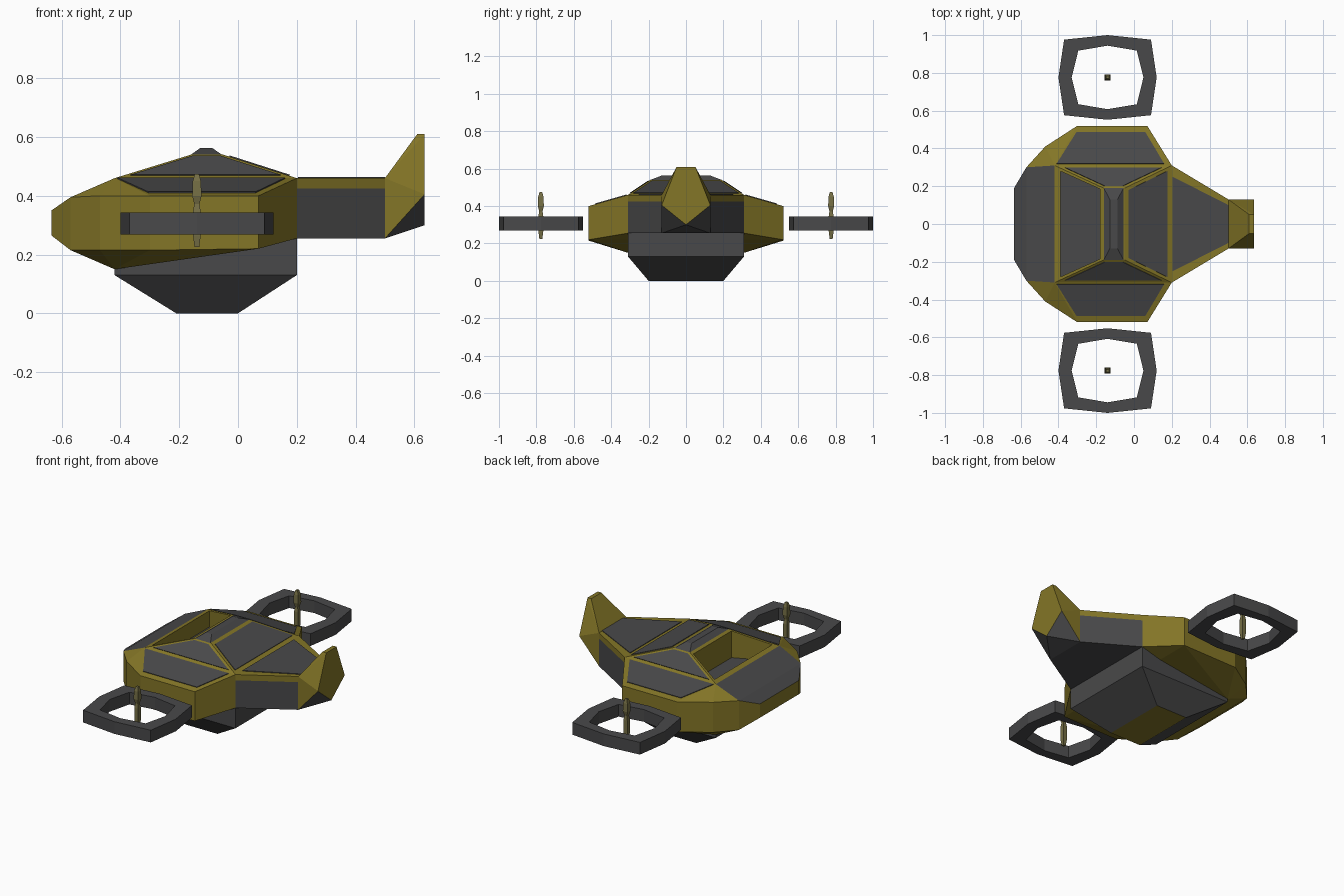
import bpy, bmesh
from mathutils import Vector

if "Cube" in bpy.data.objects:
    bpy.data.objects.remove(bpy.data.objects["Cube"])


def material(name, rgb):
    m = bpy.data.materials.new(name)
    m.use_nodes = True
    m.diffuse_color = (*rgb, 1)
    m.node_tree.nodes["Principled BSDF"].inputs["Base Color"].default_value = (*rgb, 1)
    return m


OLIVE, GREY, PALE = 0, 1, 2
MATS = [material("olive yellow", (0.23, 0.18, 0.02)),
        material("dark grey", (0.066, 0.066, 0.068)),
        material("pale olive", (0.18, 0.16, 0.06))]


def finish(name, bm, rule):
    """Turn a bmesh into an object, colouring faces by a rule on centre and normal."""
    bmesh.ops.recalc_face_normals(bm, faces=bm.faces)
    for f in bm.faces:
        f.material_index = rule(f.calc_center_median(), f.normal)
    me = bpy.data.meshes.new(name)
    bm.to_mesh(me)
    bm.free()
    for m in MATS:
        me.materials.append(m)
    ob = bpy.data.objects.new(name, me)
    bpy.context.collection.objects.link(ob)
    return ob


def both(pts):
    """Points plus their copies mirrored across y."""
    return pts + [(x, -y, z) for x, y, z in pts if y]


def solid(name, pts, rule, split_z=None):
    """Convex faceted solid around points, optionally split by a level line."""
    bm = bmesh.new()
    for p in pts:
        bm.verts.new(p)
    bmesh.ops.convex_hull(bm, input=bm.verts[:])
    bmesh.ops.delete(bm, geom=[v for v in bm.verts if not v.link_faces], context="VERTS")
    bmesh.ops.dissolve_limit(bm, angle_limit=0.02, verts=bm.verts[:], edges=bm.edges[:])
    if split_z:
        bmesh.ops.bisect_plane(bm, geom=bm.verts[:] + bm.edges[:] + bm.faces[:],
                               plane_co=(0, 0, split_z), plane_no=(0, 0, 1))
    return finish(name, bm, rule)


def plate(name, corners):
    """Thin grey panel lying on a flat hull face."""
    c = [Vector(p) for p in corners]
    n = (c[1] - c[0]).cross(c[2] - c[0]).normalized() * 0.004
    return solid(name, [p + n for p in c] + [p - n for p in c], lambda c, n: GREY)


# Main hull with grey nose deck
hull = solid("hull", both([
    (-0.635, 0.19, 0.265), (-0.635, 0.19, 0.35), (-0.57, 0.30, 0.215), (-0.57, 0.30, 0.395),
    (-0.47, 0.41, 0.215), (-0.47, 0.41, 0.40), (-0.30, 0.52, 0.215), (-0.30, 0.52, 0.40),
    (0.07, 0.52, 0.22), (0.07, 0.52, 0.40), (0.20, 0.31, 0.255), (0.20, 0.31, 0.46),
    (-0.42, 0.31, 0.15), (-0.42, 0.31, 0.46)]),
    lambda c, n: GREY if n.z > 0.3 and c.x < -0.42 and abs(c.y) < 0.2 else OLIVE)

# Canopy frame
canopy = solid("canopy_frame", both([
    (-0.42, 0.31, 0.46), (0.20, 0.31, 0.46), (-0.16, 0.19, 0.54), (-0.05, 0.19, 0.54)]),
    lambda c, n: OLIVE)

# Open cockpit well behind the nose
well = solid("cockpit_cutter", both([
    (x, y, z) for x, y in ((-0.39, 0.28), (-0.18, 0.185)) for z in (0.37, 0.7)]),
    lambda c, n: GREY if n.z < -0.9 else OLIVE)
well.hide_render = True
for ob in (hull, canopy):
    mod = ob.modifiers.new("cockpit", "BOOLEAN")
    mod.operation, mod.solver, mod.object = "DIFFERENCE", "EXACT", well
bpy.context.view_layer.update()
deps = bpy.context.evaluated_depsgraph_get()
for ob in (hull, canopy):
    cut = bpy.data.meshes.new_from_object(ob.evaluated_get(deps))
    ob.modifiers.clear()
    ob.data = cut
bpy.data.objects.remove(well)

# Roof cap
solid("roof_cap", both([
    (-0.16, 0.19, 0.54), (-0.055, 0.19, 0.54), (-0.128, 0.13, 0.563), (-0.088, 0.13, 0.563)]),
    lambda c, n: GREY)


# Panels on the canopy and wings
def rear_z(x):
    return 0.46 + 0.32 * (0.20 - x)


plate("rear_window", [(x, y, rear_z(x)) for x, y in
                      ((0.175, -0.28), (0.175, 0.28), (-0.03, 0.18), (-0.03, -0.18))])
for side, s in (("left", 1), ("right", -1)):
    plate(side + "_side_window", [(x, s * y, 0.46 + (0.31 - y) * 0.667) for x, y in
                                  ((-0.365, 0.297), (0.145, 0.297), (-0.06, 0.20), (-0.155, 0.20))])
    plate(side + "_wing_panel", [(x, s * y, 0.46 - (y - 0.31) * 0.286) for x, y in
                                 ((-0.41, 0.318), (0.16, 0.318), (0.06, 0.485), (-0.305, 0.485))])

# Belly pod
solid("belly_pod", both([
    (-0.42, 0.31, 0.15), (0.20, 0.31, 0.255), (-0.42, 0.31, 0.13), (0.20, 0.31, 0.13),
    (-0.21, 0.20, 0), (0, 0.20, 0)]),
    lambda c, n: OLIVE if c.z < 0.01 else GREY)

# Tail boom with grey lower sides and top panel
solid("tail_boom", both([(x, y, z) for x, y in ((0.20, 0.31), (0.50, 0.13)) for z in (0.255, 0.46)]),
      lambda c, n: GREY if c.z < 0.42 else OLIVE, split_z=0.425)
plate("tail_panel", [(0.205, -0.25, 0.46), (0.205, 0.25, 0.46), (0.50, 0.10, 0.46), (0.50, -0.10, 0.46)])

# Tail fin
solid("tail_fin", both([
    (0.50, 0.13, 0.255), (0.50, 0.13, 0.46), (0.635, 0.13, 0.405), (0.635, 0, 0.30),
    (0.61, 0.05, 0.61), (0.635, 0.05, 0.61)]),
    lambda c, n: GREY if n.z < -0.3 else OLIVE)


def stack(name, loops, colour, closed):
    """Skin a list of equal loops; closed joins last to first, otherwise the ends are capped."""
    bm = bmesh.new()
    rows = [[bm.verts.new(p) for p in loop] for loop in loops]
    k = len(rows[0])
    for i in range(len(rows) if closed else len(rows) - 1):
        a, b = rows[i], rows[(i + 1) % len(rows)]
        for j in range(k):
            bm.faces.new((a[j], a[(j + 1) % k], b[(j + 1) % k], b[j]))
    if not closed:
        bm.faces.new(rows[0])
        bm.faces.new(rows[-1])
    return finish(name, bm, lambda c, n: colour)


def octagon(cy, rx, ry, cx, cy_off, z):
    """Eight-sided guard outline given its tips and corners."""
    shape = [(rx, 0), (cx, cy_off), (0, ry), (-cx, cy_off),
             (-rx, 0), (-cx, -cy_off), (0, -ry), (cx, -cy_off)]
    return [(-0.14 + x, cy + y, z) for x, y in shape]


# Rotor guards and spindles
SPINDLE = ((0.225, 0.008), (0.265, 0.013), (0.345, 0.013), (0.372, 0.009),
           (0.40, 0.016), (0.45, 0.014), (0.475, 0.007))
for side, s in (("left", 1), ("right", -1)):
    cy = s * 0.776
    outer, inner = (0.26, 0.224, 0.23, 0.20), (0.19, 0.168, 0.155, 0.142)
    stack(side + "_rotor_guard",
          [octagon(cy, *outer, 0.268), octagon(cy, *outer, 0.343),
           octagon(cy, *inner, 0.343), octagon(cy, *inner, 0.268)], GREY, True)
    stack(side + "_rotor_spindle",
          [[(-0.14 + a * r, cy + b * r, z) for a, b in ((1, 1), (-1, 1), (-1, -1), (1, -1))]
           for z, r in SPINDLE], PALE, False)
